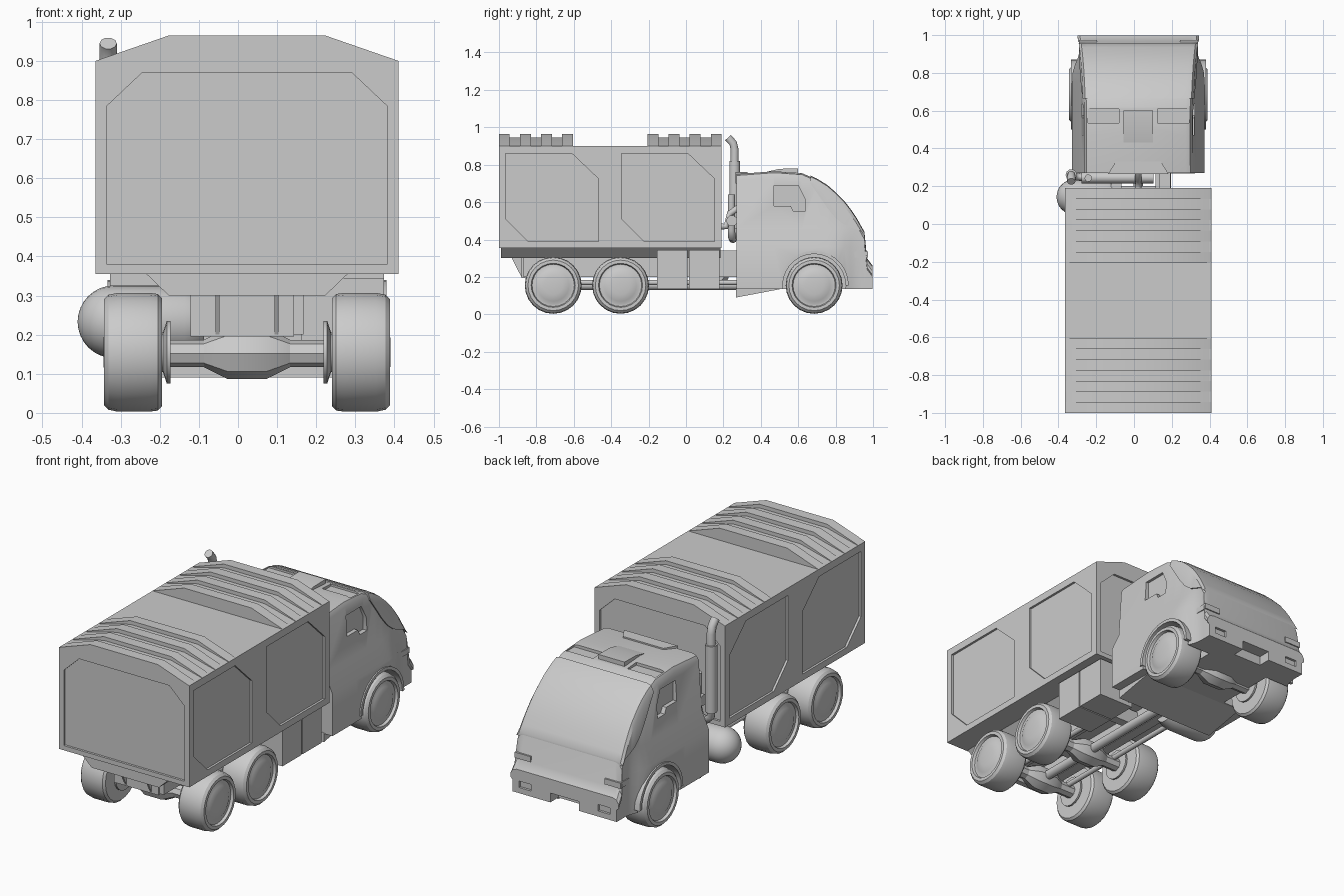
import bpy, bmesh, math
from mathutils import Vector, Matrix

old = bpy.data.objects.get("Cube")
if old:
    bpy.data.objects.remove(old, do_unlink=True)

grey = bpy.data.materials.new("plain grey")
grey.use_nodes = True
grey.diffuse_color = (0.6, 0.6, 0.6, 1)
grey.node_tree.nodes["Principled BSDF"].inputs["Base Color"].default_value = grey.diffuse_color
parts = []


def finish(name, bm):
    bmesh.ops.recalc_face_normals(bm, faces=bm.faces)
    mesh = bpy.data.meshes.new(name)
    bm.to_mesh(mesh)
    bm.free()
    mesh.materials.append(grey)
    ob = bpy.data.objects.new(name, mesh)
    bpy.context.collection.objects.link(ob)
    parts.append(ob)
    return ob


def loft(name, rings):
    """Closed skin through rings of equal point count."""
    bm = bmesh.new()
    vs = [[bm.verts.new(p) for p in ring] for ring in rings]
    n = len(vs[0])
    for a, b in zip(vs, vs[1:]):
        for i in range(n):
            j = (i + 1) % n
            bm.faces.new((a[i], a[j], b[j], b[i]))
    bm.faces.new(vs[0])
    bm.faces.new(vs[-1])
    return finish(name, bm)


def prism(name, pts, axis, a, b):
    """Extrude a 2D outline along an axis from a to b."""
    place = {"x": lambda u, v, t: (t, u, v),
             "y": lambda u, v, t: (u, t, v),
             "z": lambda u, v, t: (u, v, t)}[axis]
    return loft(name, [[place(u, v, t) for u, v in pts] for t in (a, b)])


def box(name, x0, x1, y0, y1, z0, z1):
    return prism(name, [(x0, y0), (x1, y0), (x1, y1), (x0, y1)], "z", z0, z1)


def lathe(name, profile, y, z, seg=24):
    """Turn an (x, radius) profile about an axis along x."""
    ring = [2 * math.pi * i / seg for i in range(seg)]
    return loft(name, [[(x, y + r * math.cos(t), z + r * math.sin(t)) for t in ring]
                       for x, r in profile])


def tube(name, pts, r):
    cu = bpy.data.curves.new(name, "CURVE")
    cu.dimensions = "3D"
    cu.bevel_depth, cu.bevel_resolution, cu.use_fill_caps = r, 3, True
    sp = cu.splines.new("POLY")
    sp.points.add(len(pts) - 1)
    for p, co in zip(sp.points, pts):
        p.co = (*co, 1)
    sp.use_smooth = True
    cu.materials.append(grey)
    ob = bpy.data.objects.new(name, cu)
    bpy.context.collection.objects.link(ob)
    parts.append(ob)


def cut(target, cutter):
    mod = target.modifiers.new("cut", "BOOLEAN")
    mod.operation, mod.solver, mod.object = "DIFFERENCE", "EXACT", cutter
    bpy.context.view_layer.objects.active = target
    bpy.ops.object.modifier_apply(modifier="cut")
    parts.remove(cutter)
    bpy.data.objects.remove(cutter, do_unlink=True)


def mirrored(half):
    return half + [(-x, v) for x, v in reversed(half)]


# Cargo box with recessed panels
W, D = 0.3875, 0.012
cargo = box("cargo_box", -W, W, -1, 0.19, 0.355, 0.9)
for s in (-1, 1):
    for y in (-0.965, -0.345):
        panel = [(y, 0.51), (y + 0.12, 0.39), (y + 0.497, 0.39),
                 (y + 0.497, 0.725), (y + 0.355, 0.86), (y, 0.86)]
        cut(cargo, prism("cutter", panel, "x", s * (W - D), s * (W + 0.1)))
end_panel = mirrored([(0.358, 0.38), (0.358, 0.785), (0.268, 0.87)])
cut(cargo, prism("cutter", end_panel, "y", -1.1, -1 + D))
cut(cargo, prism("cutter", end_panel, "y", 0.19 - D, 0.3))

# Ribbed roof at both ends of the box
for start, label in ((-1, "rear"), (-0.205, "front")):
    low = mirrored([(W - 0.01, 0.89), (W - 0.01, 0.9), (0.2, 0.945)])
    prism(label + "_roof_cap", low, "y", start + 0.01, start + 0.385)
    for i in range(4):
        y = start + i * 0.1125
        high = mirrored([(W, 0.9), (0.2, 0.965)])
        prism(label + "_roof_rib", high, "y", y, y + 0.0575)

# Subframe, chassis rails and rear bracket
prism("subframe", mirrored([(0.2, 0.3), (0.258, 0.356)]), "y", -0.99, 0.185)
box("rear_crossbeam", -0.145, 0.12, -0.88, -0.85, 0.195, 0.3)
for s in (-1, 1):
    box("chassis_rail", s * 0.09, s * 0.145, -0.87, 0.6, 0.2, 0.3)
    prism("bracket_rib", [(-0.96, 0.355), (-0.88, 0.2), (-0.85, 0.355)], "x", s * 0.07, s * 0.08)
for y in (-0.53, -0.1, 0.15):
    box("chassis_crossmember", -0.1, 0.1, y, y + 0.05, 0.21, 0.29)
tube("drive_shaft", [(0, -0.71, 0.155), (0, 0.4, 0.155)], 0.025)
for s in (-1, 1):
    tube("torque_rod", [(s * 0.16, -0.71, 0.17), (s * 0.16, 0.3, 0.17)], 0.014)

# Wheels and axles
R = 0.152
tyre = [(0.217, 0.1), (0.217, 0.138), (0.228, 0.149), (0.25, R), (0.33, R), (0.354, 0.147),
        (0.366, 0.135), (0.366, 0.118), (0.352, 0.113), (0.352, 0.1), (0.36, 0.085),
        (0.366, 0.05), (0.367, 0.01)]
hub = [(0.195, 0.08), (0.205, 0.08), (0.215, 0.05), (0.25, 0.05)]
for y, label in ((-0.71, "rear"), (-0.35, "middle"), (0.685, "front")):
    for s in (-1, 1):
        lathe(label + "_wheel", [(s * x, r) for x, r in tyre], y, R + 0.003)
        lathe(label + "_hub", [(s * x, r) for x, r in hub], y, R + 0.003, 16)
    lathe(label + "_axle", [(-0.23, 0.035), (0.23, 0.035)], y, R, 8)
    lathe(label + "_differential", [(-0.11, 0.035), (-0.05, 0.065), (0.05, 0.065), (0.11, 0.035)],
          y, R, 8)

# Equipment boxes on one side, fuel tank on the other
for y in (-0.155, 0.015):
    box("equipment_box", 0.14, 0.35, y, y + 0.163, 0.135, 0.345)
dome = [(-0.34 - 0.093 * math.cos(t), max(0.093 * math.sin(t), 0.003))
        for t in (math.pi / 2 * i / 8 for i in range(9))]
lathe("fuel_tank", dome + [(-0.16, 0.093), (-0.11, 0.07)], 0.143, 0.233)


# Cab skin: cross-sections along its length
def half_width(z):
    return 0.305 - 0.02 * (z - 0.46) / 0.29


def section(y, top, w):
    sill, waist = min(0.36, top - 0.06), min(0.46, top - 0.05)
    half = [(w, 0.135), (w, sill), (half_width(waist), waist),
            (half_width(top) + 0.003, top - 0.03), (half_width(top) - 0.01, top - 0.008),
            (half_width(top) - 0.035, top)]
    return [(x, y, z) for x, z in mirrored(half)]


stations = [(0.27, 0.75, 0.35), (0.47, 0.765, 0.35), (0.62, 0.755, 0.35), (0.7, 0.72, 0.35),
            (0.755, 0.685, 0.35), (0.8, 0.645, 0.348), (0.845, 0.6, 0.335), (0.88, 0.555, 0.32),
            (0.91, 0.51, 0.312), (0.935, 0.465, 0.31), (0.955, 0.43, 0.31), (0.968, 0.3, 0.31),
            (0.998, 0.26, 0.31)]
cab = loft("cab", [section(*s) for s in stations])
for s in (-1, 1):
    # Wheel arches, side windows, roof hatches, headlamps
    cut(cab, lathe("cutter", [(s * 0.19, 0.17), (s * 0.5, 0.17)], 0.685, 0.155, 24))
    window = [(0.47, 0.69), (0.6, 0.69), (0.635, 0.62), (0.635, 0.55),
              (0.575, 0.55), (0.56, 0.58), (0.47, 0.58)]
    cut(cab, prism("cutter", window, "x", s * 0.275, s * 0.5))
    cut(cab, box("cutter", s * 0.102, s * 0.267, 0.535, 0.61, 0.745, 0.9))
    cut(cab, box("cutter", s * 0.2, s * 0.27, 0.985, 1.1, 0.165, 0.2))
cut(cab, box("cutter", -0.085, 0.085, 0.93, 1.1, 0.1, 0.185))
prism("cab_belly", [(0.268, 0.09), (0.51, 0.136), (0.268, 0.14)], "x", -0.3, 0.3)

# Raised windscreen shell wrapping the front of the cab
shell = []
for y, bottom, top in ((0.665, 0.7, 0.742), (0.7, 0.65, 0.726), (0.755, 0.57, 0.692),
                       (0.8, 0.515, 0.653), (0.845, 0.48, 0.608), (0.88, 0.465, 0.563),
                       (0.91, 0.455, 0.519), (0.935, 0.445, 0.475), (0.955, 0.42, 0.44)):
    w = half_width(top) + 0.008
    half = [(half_width(bottom) + 0.008, bottom), (w, max(bottom + 0.002, top - 0.03)),
            (w - 0.012, top - 0.006), (w - 0.04, top)]
    shell.append([(x, y, z) for x, z in mirrored(half)])
loft("windscreen", shell)

# Arch flares, side markers and roof wedge
arc = [math.pi * i / 14 for i in range(15)]
flare = [(0.685 + r * math.cos(t), 0.155 + r * math.sin(t))
         for r, ts in ((0.185, arc), (0.168, arc[::-1])) for t in ts]
for s in (-1, 1):
    prism("arch_flare", flare, "x", s * 0.3, s * 0.357)
    box("side_marker", s * 0.22, s * 0.315, 0.9, 0.974, 0.305, 0.335)
prism("roof_wedge", [(0.4, 0.755), (0.6, 0.75), (0.6, 0.78), (0.5, 0.778)], "x", -0.078, 0.078)
prism("rear_roof_vent", [(-0.16, 0.265), (0.16, 0.265), (0.12, 0.33), (-0.12, 0.33)],
      "z", 0.7, 0.762)

# Exhaust stack, cross pipe and couplings behind the cab
tube("exhaust_muffler", [(-0.355, 0.26, 0.46), (-0.355, 0.26, 0.82)], 0.03)
tube("exhaust_tip", [(-0.355, 0.26, 0.8), (-0.355, 0.26, 0.88), (-0.355, 0.252, 0.915),
                     (-0.355, 0.225, 0.945)], 0.022)
tube("exhaust_pipe", [(-0.355, 0.26, 0.48), (-0.35, 0.255, 0.43), (-0.32, 0.25, 0.4),
                      (-0.28, 0.245, 0.41), (-0.265, 0.243, 0.45), (-0.265, 0.243, 0.64)], 0.02)
tube("cross_pipe", [(-0.3, 0.245, 0.5), (0.08, 0.245, 0.5)], 0.03)
box("cab_coupling", 0.11, 0.17, 0.18, 0.28, 0.2, 0.34)
tube("air_hose", [(0, 0.18, 0.47), (0, 0.215, 0.47), (0, 0.235, 0.54), (0, 0.28, 0.57)], 0.018)

# Shift to the overall centre and smooth the curved surfaces
bpy.ops.object.select_all(action="DESELECT")
for ob in parts:
    ob.location.x += 0.023
    if ob.type == "MESH":
        ob.select_set(True)
        bpy.context.view_layer.objects.active = ob
bpy.ops.object.shade_smooth_by_angle(angle=math.radians(32))
